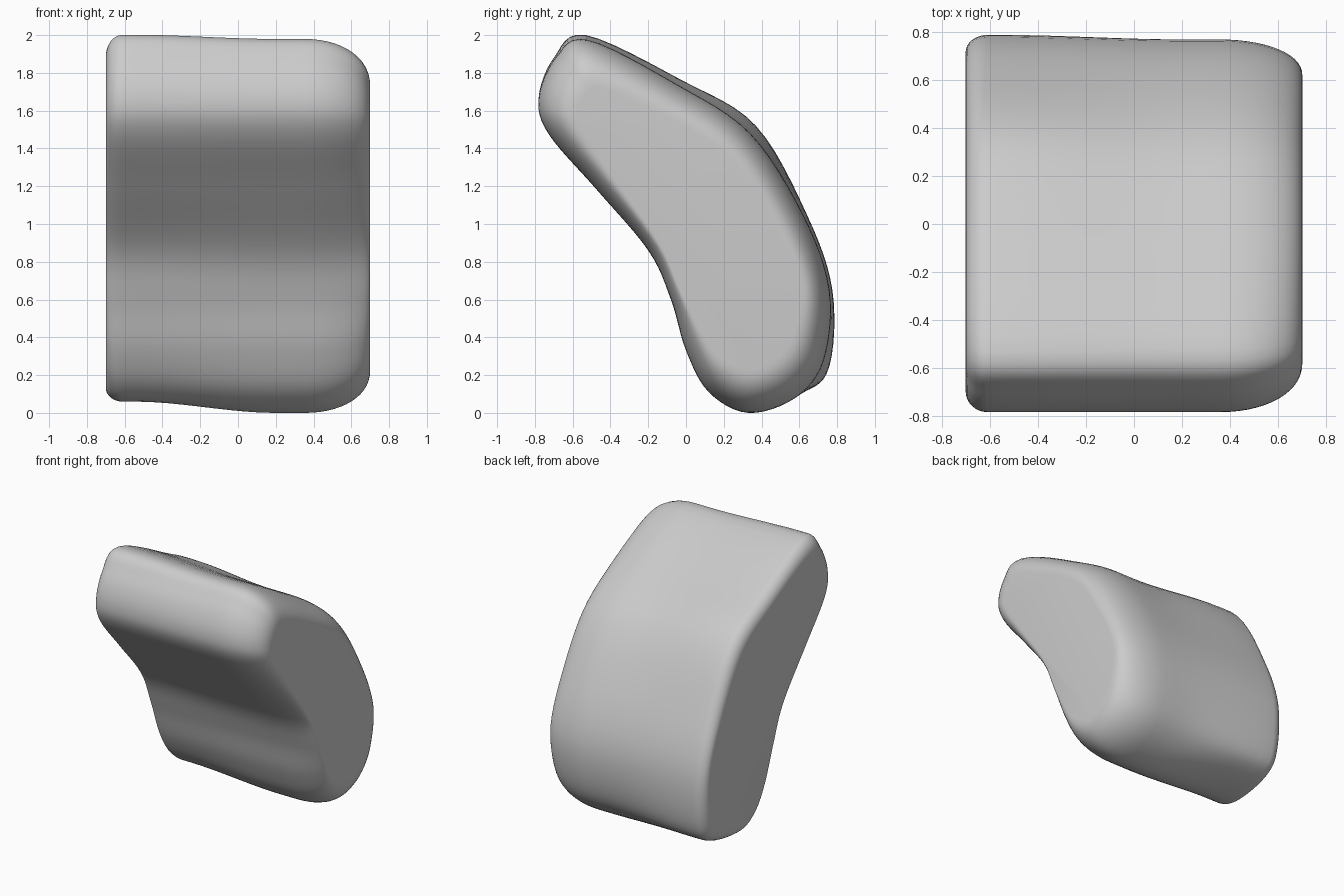
import bpy, bmesh, math
from mathutils import Vector

if "Cube" in bpy.data.objects:
    bpy.data.objects.remove(bpy.data.objects["Cube"])

# Side profiles as (y, z), matching point for point: left end, right half, flat right face
LEFT = [(-.53, 2.0), (-.70, 1.88), (-.78, 1.67), (-.73, 1.48), (-.48, 1.19), (-.20, .87),
        (-.08, .60), (.01, .33), (.13, .14), (.30, .06), (.62, .11), (.76, .25),
        (.775, .65), (.64, 1.05), (.37, 1.52), (-.02, 1.76)]
RIGHT = [(-.52, 1.975), (-.69, 1.88), (-.78, 1.67), (-.73, 1.48), (-.48, 1.19), (-.20, .86),
         (-.08, .60), (.0, .33), (.12, .11), (.33, .0), (.58, .08), (.73, .28),
         (.76, .65), (.62, 1.05), (.34, 1.48), (-.05, 1.74)]
FACE = [(-.45, 1.72), (-.53, 1.68), (-.57, 1.60), (-.55, 1.50), (-.40, 1.27), (-.14, .90),
        (-.02, .63), (.09, .42), (.19, .29), (.33, .23), (.47, .28), (.57, .42),
        (.61, .68), (.47, 1.0), (.23, 1.35), (-.10, 1.57)]


def mix(a, b, t):
    return [Vector(p).lerp(Vector(q), t) for p, q in zip(a, b)]


def smooth_loop(pts, steps=6):
    """Closed Catmull-Rom curve through the points."""
    out, n = [], len(pts)
    for i in range(n):
        a, b, c, d = (pts[(i + k) % n] for k in (-1, 0, 1, 2))
        for s in range(steps):
            t = s / steps
            out.append(0.5 * (2 * b + (c - a) * t + (2 * a - 5 * b + 4 * c - d) * t ** 2
                              + (3 * b - a - 3 * c + d) * t ** 3))
    return out


# Sections along x: (x, left-to-right blend, shrink toward the face profile)
def blend(x):
    t = min(max((x + .55) / .75, 0), 1)
    return t * t * (3 - 2 * t)


sections = []
for k in range(9):                      # tight rounding on the left
    a = math.pi / 2 * k / 8
    sections.append((-.7 + .09 * (1 - math.cos(a)), 0, .42 * (1 - math.sin(a))))
for k in range(1, 12):                  # body
    sections.append((-.61 + .96 * k / 12, None, 0))
for k in range(15):                     # broad rounding on the right
    a = math.pi / 2 * k / 14
    sections.append((.35 + .35 * math.sin(a) ** .95, None, 1 - math.cos(a) ** .9))

bm = bmesh.new()
rings = []
for x, b, shrink in sections:
    base = mix(LEFT, RIGHT, blend(x) if b is None else b)
    loop = smooth_loop(mix(base, FACE, shrink))
    rings.append([bm.verts.new((x, p.x, p.y)) for p in loop])
for r, s in zip(rings, rings[1:]):
    for i in range(len(r)):
        j = (i + 1) % len(r)
        bm.faces.new((r[i], r[j], s[j], s[i]))
bm.faces.new(rings[0])
bm.faces.new(rings[-1])
bmesh.ops.recalc_face_normals(bm, faces=bm.faces)

mesh = bpy.data.meshes.new("curved_block")
bm.to_mesh(mesh)
bm.free()
block = bpy.data.objects.new("curved_block", mesh)
bpy.context.collection.objects.link(block)
bpy.context.view_layer.objects.active = block
block.select_set(True)
bpy.ops.object.shade_smooth_by_angle(angle=math.radians(40))
